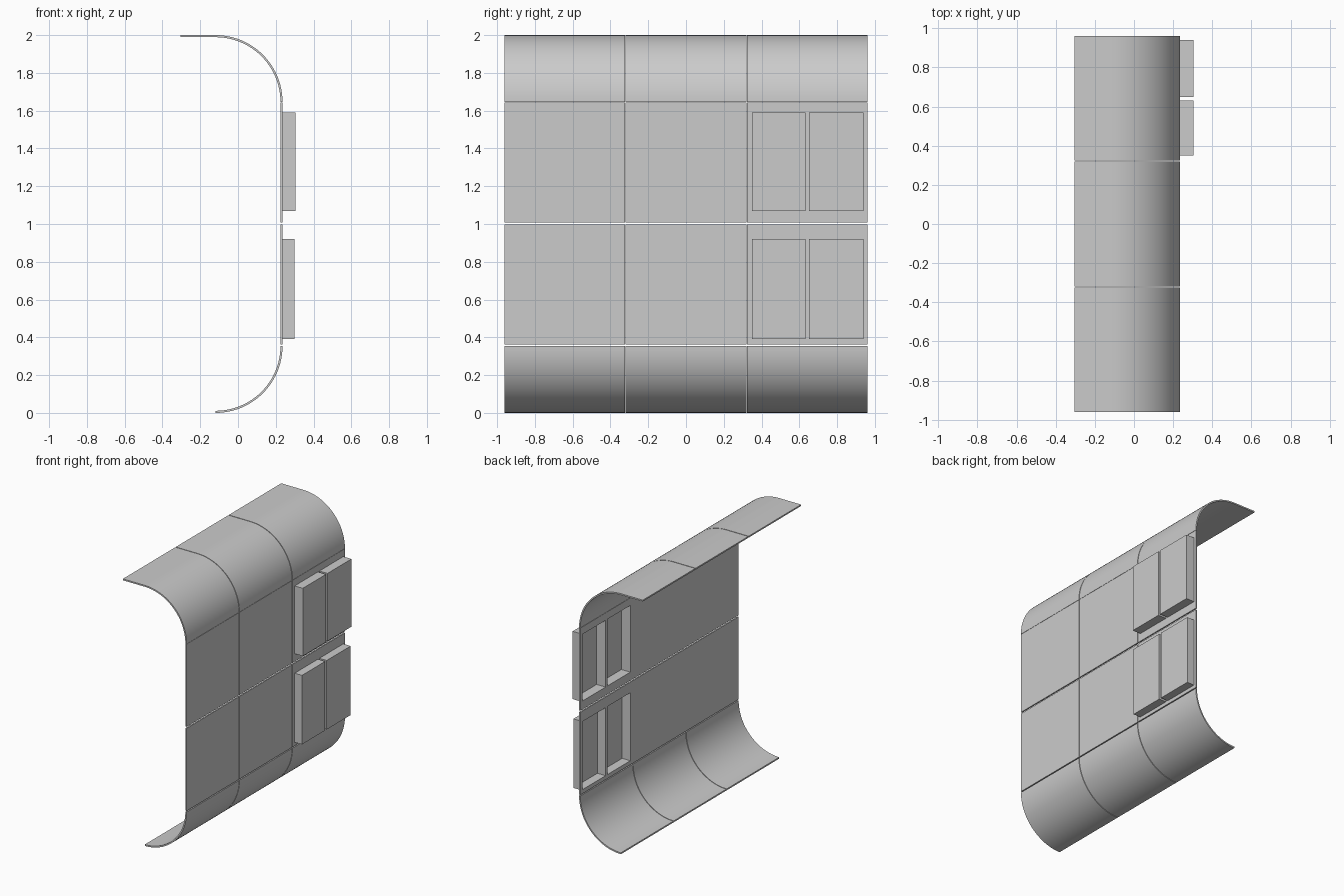
import bpy, bmesh, math

if "Cube" in bpy.data.objects:
    bpy.data.objects.remove(bpy.data.objects["Cube"])

T = 0.011          # sheet thickness
X_OUT = 0.236      # outer face of the wall
R = 0.355          # corner radius
CX = X_OUT - R
GAP = 0.005
BAYS = [(-0.96, -0.3215 - GAP / 2), (-0.3215 + GAP / 2, 0.3215 - GAP / 2),
        (0.3215 + GAP / 2, 0.96)]


def make(name, bm):
    bmesh.ops.remove_doubles(bm, verts=bm.verts, dist=1e-5)
    bmesh.ops.recalc_face_normals(bm, faces=bm.faces)
    me = bpy.data.meshes.new(name)
    bm.to_mesh(me)
    bm.free()
    ob = bpy.data.objects.new(name, me)
    bpy.context.collection.objects.link(ob)
    return ob


def extrude_y(name, loop, y0, y1):
    """Closed x-z outline extruded along y."""
    bm = bmesh.new()
    face = bm.faces.new([bm.verts.new((x, y0, z)) for x, z in loop])
    res = bmesh.ops.extrude_face_region(bm, geom=[face])
    for v in res["geom"]:
        if isinstance(v, bmesh.types.BMVert):
            v.co.y = y1
    return make(name, bm)


def arc(r, cz, a0, a1, n=24):
    return [(CX + r * math.cos(a0 + (a1 - a0) * i / n),
             cz + r * math.sin(a0 + (a1 - a0) * i / n)) for i in range(n + 1)]


def smooth(ob):
    bpy.ops.object.select_all(action='DESELECT')
    ob.select_set(True)
    bpy.context.view_layer.objects.active = ob
    bpy.ops.object.shade_smooth_by_angle(angle=math.radians(30))


def framed_panel(name, ys, zs):
    """Flat sheet with two openings, built on a grid of cells, then thickened."""
    bm = bmesh.new()
    for i in range(len(ys) - 1):
        for j in range(len(zs) - 1):
            if j == 1 and i in (1, 3):
                continue
            c = [(ys[i], zs[j]), (ys[i + 1], zs[j]),
                 (ys[i + 1], zs[j + 1]), (ys[i], zs[j + 1])]
            bm.faces.new([bm.verts.new((X_OUT, y, z)) for y, z in c])
    bmesh.ops.remove_doubles(bm, verts=bm.verts, dist=1e-5)
    res = bmesh.ops.extrude_face_region(bm, geom=bm.faces[:],
                                        use_keep_orig=True)
    for v in res["geom"]:
        if isinstance(v, bmesh.types.BMVert):
            v.co.x -= T
    return make(name, bm)


def window_box(name, y0, y1, z0, z1, x1):
    """Box open toward the inside with thin walls."""
    w = 0.004
    bm = bmesh.new()

    def ring(x, d):
        return [bm.verts.new((x, y, z)) for y, z in
                ((y0 + d, z0 + d), (y1 - d, z0 + d), (y1 - d, z1 - d), (y0 + d, z1 - d))]
    rings = [ring(x1, 0), ring(X_OUT - T, 0), ring(X_OUT - T, w), ring(x1 - w, w)]
    for a, b in zip(rings, rings[1:]):
        for k in range(4):
            bm.faces.new((a[k], a[(k + 1) % 4], b[(k + 1) % 4], b[k]))
    bm.faces.new(rings[0])
    bm.faces.new(rings[-1])
    return make(name, bm)


# wall rows: z range of the panel, z range of its window boxes, box depth
ROWS = {"lower": (0.363, 0.997, 0.39, 0.92, 0.298),
        "upper": (1.009, 1.643, 1.07, 1.59, 0.305)}
BOXES = [(0.35, 0.632), (0.65, 0.94)]
q = math.pi / 2

for b, (y0, y1) in enumerate(BAYS, 1):
    # curved roof corner with a flat lip
    loop = ([(-0.305, 2.0)] + arc(R, 2.0 - R, q, 0)
            + arc(R - T, 2.0 - R, 0, q) + [(-0.305, 2.0 - T)])
    smooth(extrude_y(f"roof_curve_{b}", loop, y0, y1))
    # curved floor corner
    loop = arc(R, R, -q, 0) + arc(R - T, R, 0, -q)
    smooth(extrude_y(f"floor_curve_{b}", loop, y0, y1))
    # flat wall panels
    for row, (z0, z1, wz0, wz1, x1) in ROWS.items():
        if b < 3:
            extrude_y(f"{row}_wall_panel_{b}",
                      [(X_OUT - T, z0), (X_OUT, z0), (X_OUT, z1), (X_OUT - T, z1)], y0, y1)
        else:
            # last bay: frame with two protruding window boxes
            ys = [y0, *BOXES[0], *BOXES[1], y1]
            framed_panel(f"{row}_window_frame", ys, [z0, wz0, wz1, z1])
            for k, (a, c) in enumerate(BOXES, 1):
                window_box(f"{row}_window_box_{k}", a, c, wz0, wz1, x1)
